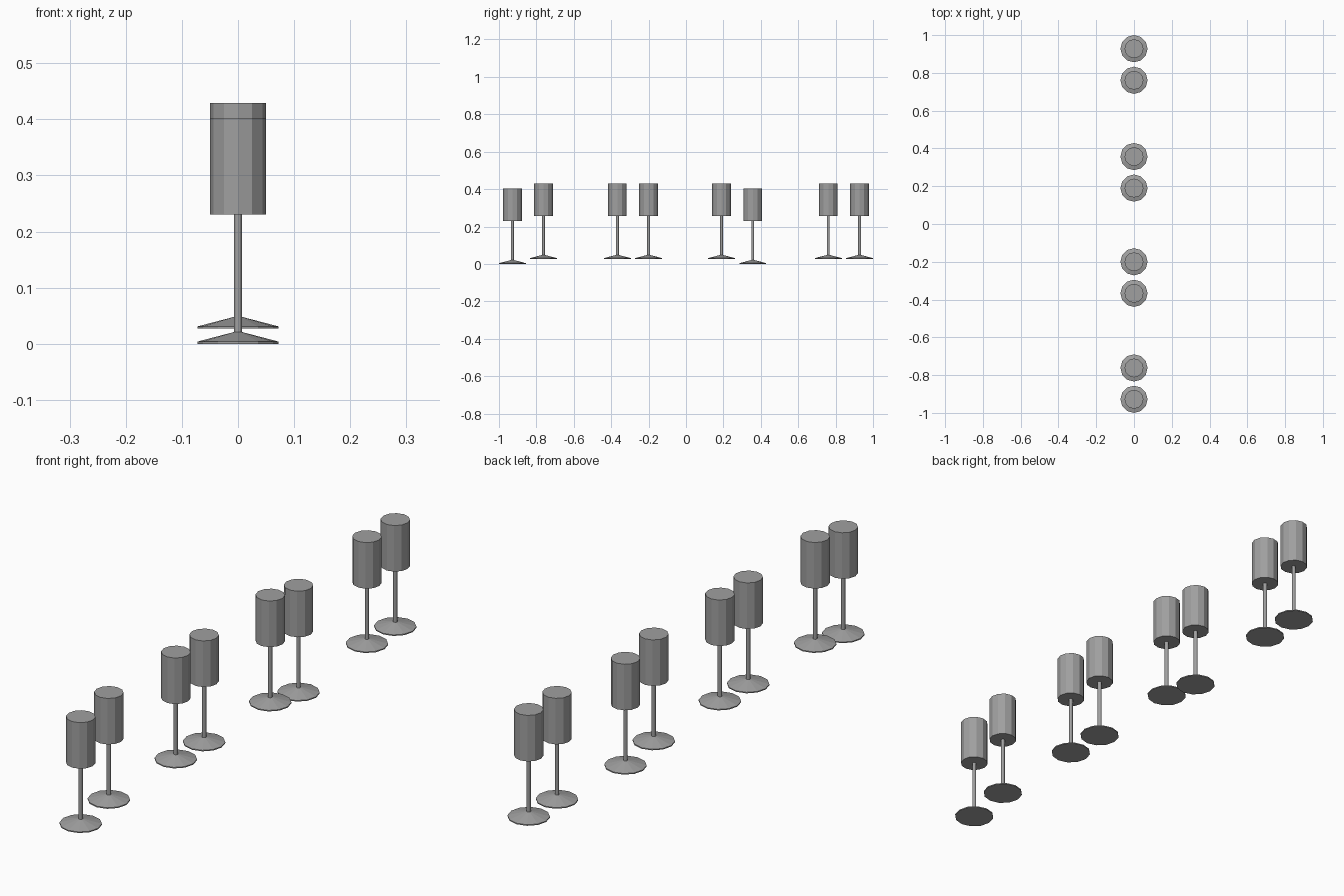
import bpy, bmesh, math

if "Cube" in bpy.data.objects:
    bpy.data.objects.remove(bpy.data.objects["Cube"])

SIDES = 12
grey = bpy.data.materials.new("grey")
grey.diffuse_color = (0.35, 0.35, 0.35, 1)
grey.use_nodes = True
grey.node_tree.nodes["Principled BSDF"].inputs["Base Color"].default_value = grey.diffuse_color


def lathe(name, profile, location):
    """Turn (radius, height) points into a capped, flat-faced solid."""
    bm = bmesh.new()
    rings = []
    for r, z in profile:
        rings.append([bm.verts.new((r * math.cos(2 * math.pi * i / SIDES),
                                    r * math.sin(2 * math.pi * i / SIDES), z))
                      for i in range(SIDES)])
    for low, high in zip(rings, rings[1:]):
        for i in range(SIDES):
            j = (i + 1) % SIDES
            bm.faces.new((low[i], low[j], high[j], high[i]))
    bm.faces.new(rings[0][::-1])
    bm.faces.new(rings[-1])
    mesh = bpy.data.meshes.new(name)
    bm.to_mesh(mesh)
    bm.free()
    mesh.materials.append(grey)
    obj = bpy.data.objects.new(name, mesh)
    obj.location = location
    bpy.context.collection.objects.link(obj)


# Row of goblets: (y position, base height)
RAISED = 0.027
row = [(-0.928, 0), (-0.762, RAISED), (-0.367, RAISED), (-0.2, RAISED),
       (0.19, RAISED), (0.357, 0), (0.761, RAISED), (0.928, RAISED)]

for n, (y, z) in enumerate(row, 1):
    at = (0, y, z)
    # Flat disc with a shallow cone on top
    lathe(f"foot_{n}", [(0.072, 0), (0.072, 0.004), (0.007, 0.021)], at)
    # Thin upright
    lathe(f"stem_{n}", [(0.0075, 0.018), (0.0075, 0.231)], at)
    # Closed cylindrical cup
    lathe(f"cup_{n}", [(0.05, 0.23), (0.05, 0.402)], at)
